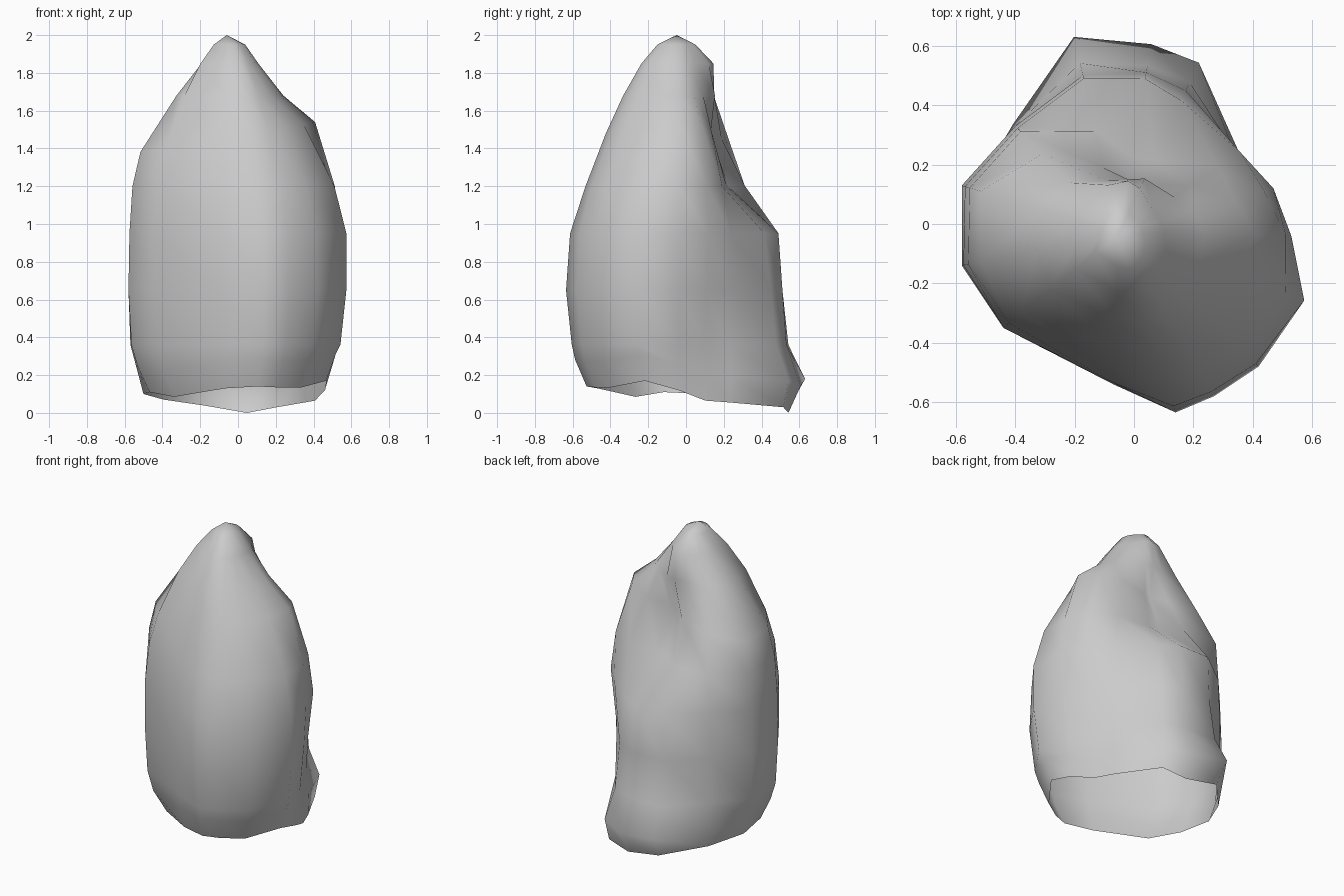
import bpy, bmesh

# Plan outline seen from above, clockwise from +x: (x, y, height of the open bottom rim)
OUTLINE = [(.47, .12, .065), (.53, -.04, .12), (.58, -.26, .17), (.42, -.48, .135),
           (.27, -.58, .135), (.14, -.635, .14), (-.07, -.54, .13), (-.44, -.35, .085),
           (-.58, -.14, .11), (-.58, .13, .10), (-.40, .33, .07), (-.17, .49, .04),
           (.04, .50, 0), (.17, .44, .03), (.36, .24, .055)]
AXIS = (-.05, -.03)
LEVELS = [.36, .65, .95, 1.2, 1.47, 1.68, 1.85, 1.95]
SHOULDER = 6  # ring that rises towards the right

# Swell of each side away from the axis, from rim to tip (None = average of neighbours)
SWELL = [
    (.88, .88, .88, .94, 1.0, .94, .75, .48, .27, .14),     # right
    (.88, .90, .92, .97, 1.0, .97, .79, .50, .26, .14),
    (.82, .90, .94, .99, .99, .89, .63, .43, .25, .14),
    (.82, .91, .95, 1.0, .98, .88, .66, .48, .30, .17),     # front
    None,
    (.82, .92, .95, 1.0, .965, .83, .65, .50, .34, .20),
    (.86, .93, .95, 1.0, .99, .90, .74, .57, .38, .22),
    (.74, .90, .97, 1.0, 1.0, .95, .84, .60, .38, .20),
    (.79, .91, .97, 1.0, .99, .96, .88, .52, .27, .13),     # left
    (.85, .92, .98, 1.0, .98, .95, .88, .50, .27, .12),
    (.98, 1.02, 1.0, 1.0, .98, .95, .74, .47, .28, .14),
    (1.12, 1.27, 1.10, 1.02, 1.0, .66, .42, .34, .31, .15),  # back foot and hollow
    (1.08, 1.20, 1.06, 1.02, .98, .48, .28, .34, .33, .15),
    (1.16, 1.22, 1.08, 1.02, .95, .52, .34, .39, .32, .14),
    (.98, .99, .96, .97, 1.0, .82, .60, .45, .28, .14),
]
SWELL = [s or tuple((a + b) / 2 for a, b in zip(SWELL[i - 1], SWELL[i + 1]))
         for i, s in enumerate(SWELL)]

# Rock shell, open underneath
bm = bmesh.new()
columns = []
for (px, py, rim), swell in zip(OUTLINE, SWELL):
    column = []
    for k, (s, z) in enumerate(zip(swell, [rim, rim + .14] + LEVELS)):
        x = AXIS[0] + (px - AXIS[0]) * s
        y = AXIS[1] + (py - AXIS[1]) * s
        if k == SHOULDER:
            z += .17 * x
        column.append(bm.verts.new((x, y, z)))
    columns.append(column)
tip = bm.verts.new((-.06, -.05, 2.0))

for i, col in enumerate(columns):
    nxt = columns[(i + 1) % len(columns)]
    for k in range(len(col) - 1):
        bm.faces.new((col[k], col[k + 1], nxt[k + 1], nxt[k]))
    bm.faces.new((col[-1], tip, nxt[-1]))

mesh = bpy.data.meshes.new("rock")
bm.to_mesh(mesh)
bm.free()
for p in mesh.polygons:
    p.use_smooth = True
rock = bpy.data.objects.new("rock", mesh)
bpy.context.collection.objects.link(rock)
